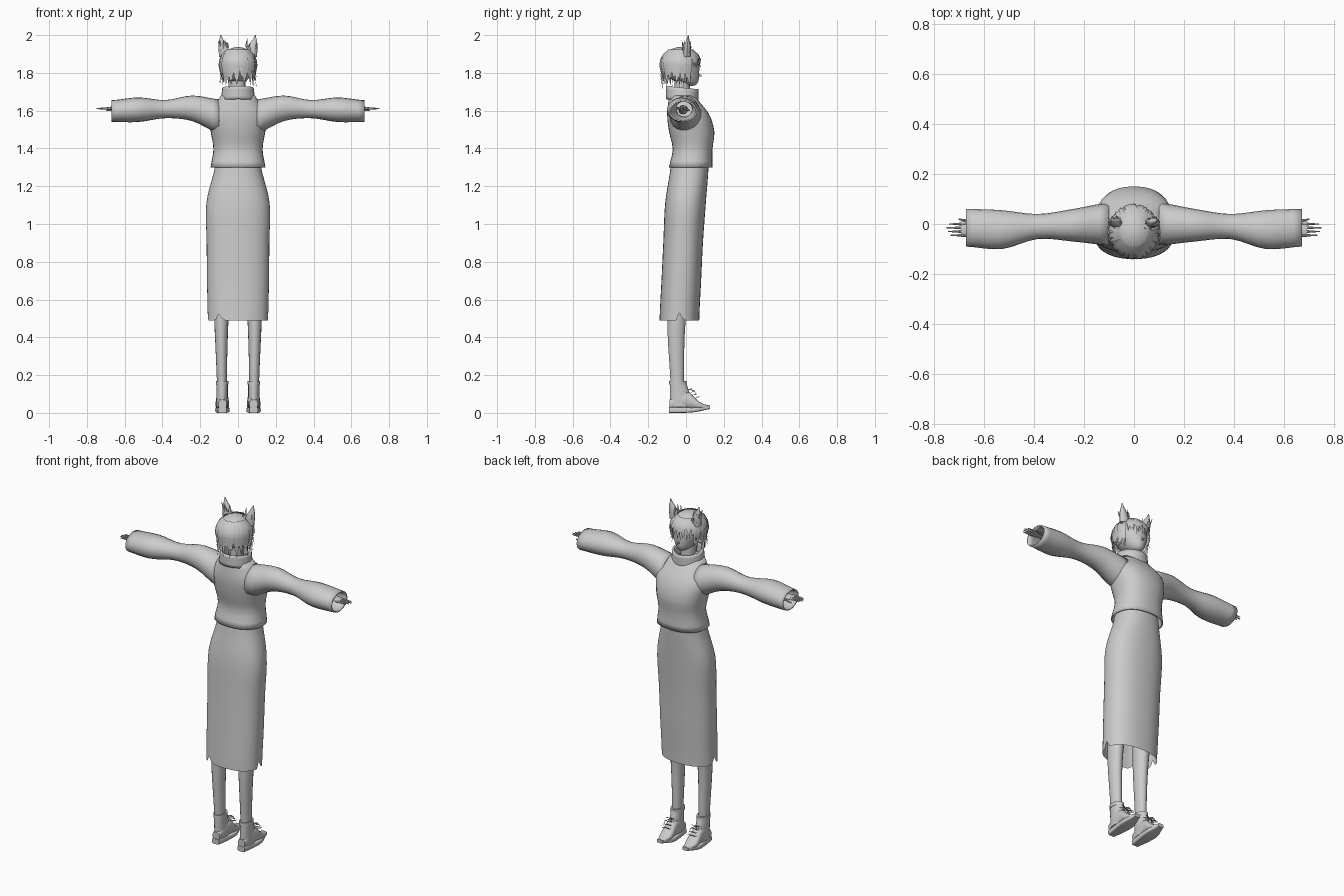
import bpy, bmesh, math, random
from mathutils import Vector

random.seed(4)
cube = bpy.data.objects.get("Cube")
if cube:
    bpy.data.objects.remove(cube, do_unlink=True)

COLOUR = (0.6, 0.6, 0.6, 1)
grey = bpy.data.materials.new("plain grey")
grey.use_nodes = True
grey.diffuse_color = COLOUR
grey.node_tree.nodes["Principled BSDF"].inputs["Base Color"].default_value = COLOUR


def finish(name, bm):
    mesh = bpy.data.meshes.new(name)
    bm.to_mesh(mesh)
    bm.free()
    mesh.materials.append(grey)
    obj = bpy.data.objects.new(name, mesh)
    bpy.context.collection.objects.link(obj)
    bpy.ops.object.select_all(action="DESELECT")
    obj.select_set(True)
    bpy.context.view_layer.objects.active = obj
    bpy.ops.object.shade_smooth_by_angle(angle=math.radians(40))
    return obj


def blend(values, f):
    """Smooth value at fraction f through evenly spaced key values."""
    if not isinstance(values, tuple):
        return values
    last = len(values) - 1
    i = min(int(f * last), last - 1)
    t = f * last - i
    before, low, high, after = (values[max(0, min(last, i + k))] for k in (-1, 0, 1, 2))
    slope_in, slope_out = (high - before) / 2, (after - low) / 2
    ease = t * t * (3 - 2 * t)
    return (low + (high - low) * ease + slope_in * t * (1 - t) ** 2
            - slope_out * t * t * (1 - t))


def loft(name, axis, start, end, a_low, a_high, b_low, b_high,
         side=1, steps=12, sides=20, power=2, capped=True, warp=None):
    """Skin rounded rings along an axis; a and b are the other two axes in order."""
    bm = bmesh.new()
    loops = []
    for step in range(steps + 1):
        f = step / steps
        along = start + (end - start) * f
        a0, a1, b0, b1 = (blend(v, f) for v in (a_low, a_high, b_low, b_high))
        loop = []
        for k in range(sides):
            turn = math.tau * k / sides
            c, s = (math.copysign(abs(w) ** (2 / power), w) for w in (math.cos(turn), math.sin(turn)))
            a = (a0 + a1 + (a1 - a0) * c) / 2
            b = (b0 + b1 + (b1 - b0) * s) / 2
            co = Vector({"x": (along, a, b), "y": (a, along, b), "z": (a, b, along)}[axis])
            if warp:
                warp(co, f, turn)
            co.x *= side
            loop.append(bm.verts.new(co))
        loops.append(loop)
    for low, high in zip(loops, loops[1:]):
        for k in range(sides):
            j = (k + 1) % sides
            bm.faces.new((low[k], low[j], high[j], high[k]))
    if capped:
        bm.faces.new(loops[0])
        bm.faces.new(loops[-1])
    bmesh.ops.recalc_face_normals(bm, faces=bm.faces[:])
    return finish(name, bm)


def thicken(obj, depth):
    shell = obj.modifiers.new("cloth thickness", "SOLIDIFY")
    shell.thickness = depth
    shell.offset = -1


def card(bm, points, across, width):
    """Thin tapering strip ending in a point."""
    last = None
    for i, p in enumerate(points[:-1]):
        w = across * width * (1 - i / len(points) / 2)
        pair = (bm.verts.new(p - w), bm.verts.new(p + w))
        if last:
            bm.faces.new((last[0], last[1], pair[1], pair[0]))
        last = pair
    bm.faces.new((last[0], last[1], bm.verts.new(points[-1])))


# Skirt with torn slits at the hem
def tear_hem(co, f, turn):
    if f == 0:
        near = min(abs(turn - slit) for slit in (0, math.pi, math.pi * 1.3))
        co.z += max(0, 0.04 - near / 4)


loft("skirt", "z", 0.49, 1.32, (-0.16, -0.164, -0.166, -0.167, -0.12), (0.16, 0.164, 0.166, 0.167, 0.12),
     (-0.14, -0.13, -0.12, -0.11, -0.08), (0.07, 0.08, 0.09, 0.105, 0.12),
     steps=20, sides=48, power=2.3, capped=False, warp=tear_hem)

# Sweater body and tilted collar
body_width = (0.145, 0.13, 0.145, 0.155, 0.09)
body = loft("sweater_body", "z", 1.3, 1.68, tuple(-w for w in body_width), body_width,
            (-0.09, -0.07, -0.09, -0.1, -0.09), (0.14, 0.14, 0.15, 0.12, 0.05),
            sides=32, power=2.3, capped=False)
thicken(body, 0.006)


def tilt_collar(co, f, turn):
    co.z -= co.y / 10


collar = loft("collar", "z", 1.65, 1.72, (-0.092, -0.083), (0.092, 0.083), -0.106, 0.067,
              steps=4, sides=28, capped=False, warp=tilt_collar)
thicken(collar, 0.01)
loft("neck", "z", 1.6, 1.78, -0.04, 0.04, -0.06, 0.02, steps=2)

# Limbs, built once for each side
for side, word in ((1, "left_"), (-1, "right_")):
    sleeve = loft(word + "sleeve", "x", 0.1, 0.67,
                  (-0.085, -0.07, -0.06, -0.1, -0.09), (0.085, 0.06, 0.04, 0.055, 0.06),
                  (1.48, 1.545, 1.56, 1.54, 1.54), (1.66, 1.68, 1.656, 1.67, 1.655),
                  side=side, steps=16, capped=False)
    thicken(sleeve, 0.008)

    # Hand and fingers
    loft(word + "palm", "x", 0.5, 0.69, (-0.04, -0.04, -0.052), 0.01, (1.58, 1.6, 1.604), (1.63, 1.626, 1.62),
         side=side, steps=6, sides=12)
    for k, finger in enumerate(("index", "middle", "ring", "little")):
        y = -0.015 * k
        loft(word + finger + "_finger", "x", 0.67, 0.75 - abs(k - 1.2) / 100,
             (y - 0.007, y - 0.002), (y + 0.007, y + 0.002), (1.605, 1.608), (1.62, 1.614),
             side=side, steps=3, sides=8)
    loft(word + "thumb", "x", 0.63, 0.7, (-0.005, 0.016), (0.015, 0.022), 1.597, (1.615, 1.604),
         side=side, steps=3, sides=8)

    # Leg
    loft(word + "leg", "z", 0.1, 0.9, (0.06, 0.05, 0.02), (0.11, 0.126, 0.14),
         (-0.08, -0.1, -0.08), (-0.01, 0, 0.07), side=side, sides=18)

    # Ankle boot: shaft, top band, foot, sole and laces
    loft(word + "boot_shaft", "z", 0.03, 0.17, 0.054, 0.114, -0.086, (0.03, 0.02, 0), side=side, steps=6)
    loft(word + "boot_band", "z", 0.15, 0.17, 0.051, 0.117, -0.09, 0.003, side=side, steps=1)
    loft(word + "boot_foot", "y", -0.087, 0.12, (0.06, 0.052, 0.05, 0.047, 0.065),
         (0.105, 0.114, 0.116, 0.119, 0.1), 0.02, (0.07, 0.11, 0.11, 0.06, 0.04), side=side, power=2.4)
    loft(word + "boot_sole", "y", -0.09, 0.126, (0.06, 0.05, 0.045, 0.065), (0.105, 0.115, 0.12, 0.1),
         (0, 0, 0.005, 0.02), (0.03, 0.03, 0.03, 0.04), side=side, power=6)
    bm = bmesh.new()
    for lean in (-1, 1):
        for row in range(4):
            knot = Vector((side * 0.083, 0.02 + row / 80, 0.125 - row / 70))
            reach = Vector((lean * 0.024, -0.012, -0.004))
            card(bm, [knot - reach, knot, knot + reach], Vector((0, 0.5, 0.8)), 0.003)
        knot = Vector((side * 0.083, 0.02, 0.125))
        bow = Vector((lean * 0.02, 0.025, -0.01))
        card(bm, [knot, knot + bow, knot + bow * 1.5 - Vector((0, 0, 0.03))], Vector((0, 0.5, 0.8)), 0.003)
    finish(word + "laces", bm)

# Head: a ball narrowed and pushed forward at the chin
bm = bmesh.new()
bmesh.ops.create_uvsphere(bm, u_segments=28, v_segments=18, radius=1)
for v in bm.verts:
    chin = max(0, -v.co.z)
    v.co.x *= 1 - chin / 4
    v.co = Vector((0, -0.025 + chin ** 2 * 0.05, 1.83)) + v.co * Vector((0.082, 0.094, 0.1))
finish("head", bm)
loft("nose", "y", 0.05, 0.082, (-0.011, -0.003), (0.011, 0.003), 1.78, (1.81, 1.788), steps=3, sides=8)

# Hair cap: dome cut away over the face
CROWN = Vector((0, -0.028, 1.84))
SIZE = Vector((0.1, 0.11, 0.1))
bm = bmesh.new()
bmesh.ops.create_uvsphere(bm, u_segments=32, v_segments=18, radius=1)
bare = [f for f in bm.faces if f.calc_center_median().z < (0.4 if f.calc_center_median().y > 0.4 else -0.4)]
bmesh.ops.delete(bm, geom=bare, context="FACES")
for v in bm.verts:
    v.co = CROWN + v.co * SIZE * 0.97
finish("hair_cap", bm)


# Hanging locks, short over the face and long behind
def on_dome(turn, lift, grow):
    flat = math.cos(lift)
    return CROWN + Vector((math.sin(turn) * flat, -math.cos(turn) * flat, math.sin(lift))) * SIZE * grow


bm = bmesh.new()
for grow in (0.98, 1, 1.03):
    for k in range(40):
        turn = math.tau * (k + random.random()) / 40
        over_face = math.cos(turn) < -0.6
        lifts = (0.95, 0.6, 0.3) if over_face else (0.95, 0.6, 0.3, 0, -0.4)
        points = [on_dome(turn, lift, grow) for lift in lifts]
        tip = on_dome(turn + random.uniform(-0.1, 0.1), 0, grow + random.uniform(-0.12, 0))
        tip.z = random.uniform(1.8, 1.85) if over_face else random.uniform(1.715, 1.78)
        points.append(tip)
        card(bm, points, Vector((math.cos(turn), math.sin(turn), 0)), random.uniform(0.006, 0.011))
finish("hair_locks", bm)

# Pointed ears with fur tufts
for side, word in ((1, "left_"), (-1, "right_")):
    loft(word + "ear", "z", 1.885, 2, (0.04, 0.055, 0.09), (0.1, 0.104, 0.094),
         (-0.015, -0.01, 0.01), (0.025, 0.025, 0.014), side=side, steps=6, sides=10)
    bm = bmesh.new()
    for tuft in range(26):
        base = Vector((side * random.uniform(0.042, 0.096), random.uniform(-0.018, 0.028),
                       random.uniform(1.89, 1.94)))
        grow = Vector((side * random.uniform(0, 0.012), random.uniform(-0.01, 0.01), random.uniform(0.025, 0.05)))
        card(bm, [base, base + grow / 2, base + grow], Vector((0.8, random.uniform(-0.6, 0.6), 0)), 0.005)
    finish(word + "ear_tufts", bm)
